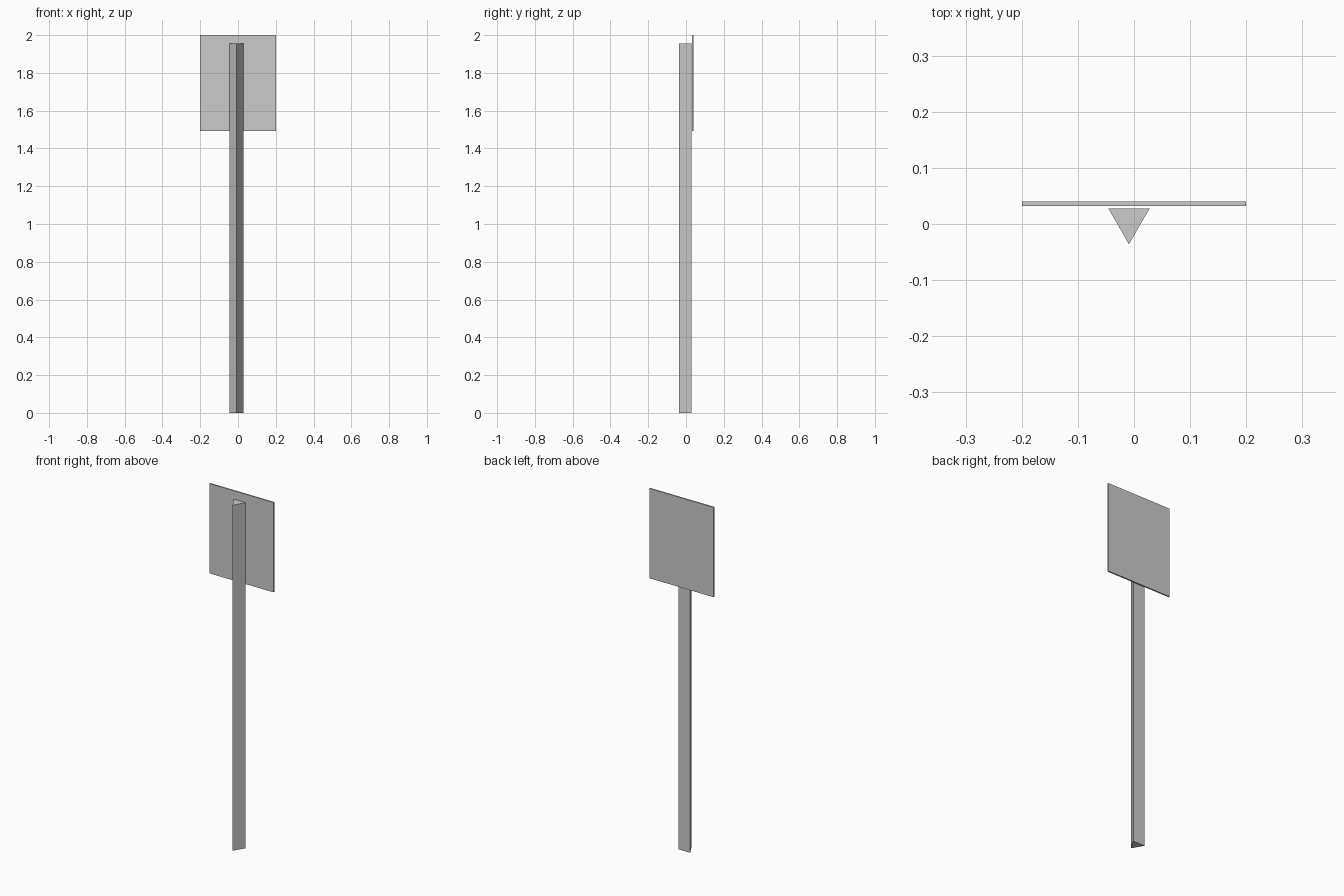
import bpy, bmesh
from mathutils import Vector

if "Cube" in bpy.data.objects:
    bpy.data.objects.remove(bpy.data.objects["Cube"])


def extruded(name, profile, z0, z1):
    """Closed prism from a counter-clockwise xy profile."""
    bm = bmesh.new()
    base = bm.faces.new([bm.verts.new((x, y, z0)) for x, y in profile])
    out = bmesh.ops.extrude_face_region(bm, geom=[base], use_keep_orig=True)
    top = [g for g in out["geom"] if isinstance(g, bmesh.types.BMVert)]
    bmesh.ops.translate(bm, verts=top, vec=Vector((0, 0, z1 - z0)))
    bmesh.ops.recalc_face_normals(bm, faces=bm.faces)
    mesh = bpy.data.meshes.new(name)
    bm.to_mesh(mesh)
    bm.free()
    obj = bpy.data.objects.new(name, mesh)
    bpy.context.collection.objects.link(obj)
    return obj


# Three-sided post, slightly off centre, point to the front
extruded("post", [(-0.046, 0.028), (-0.009, -0.036), (0.028, 0.028)], 0, 1.955)

# Thin sign plate just behind the post
extruded("sign_plate", [(-0.2, 0.032), (0.2, 0.032), (0.2, 0.040), (-0.2, 0.040)],
         1.492, 2.0)
